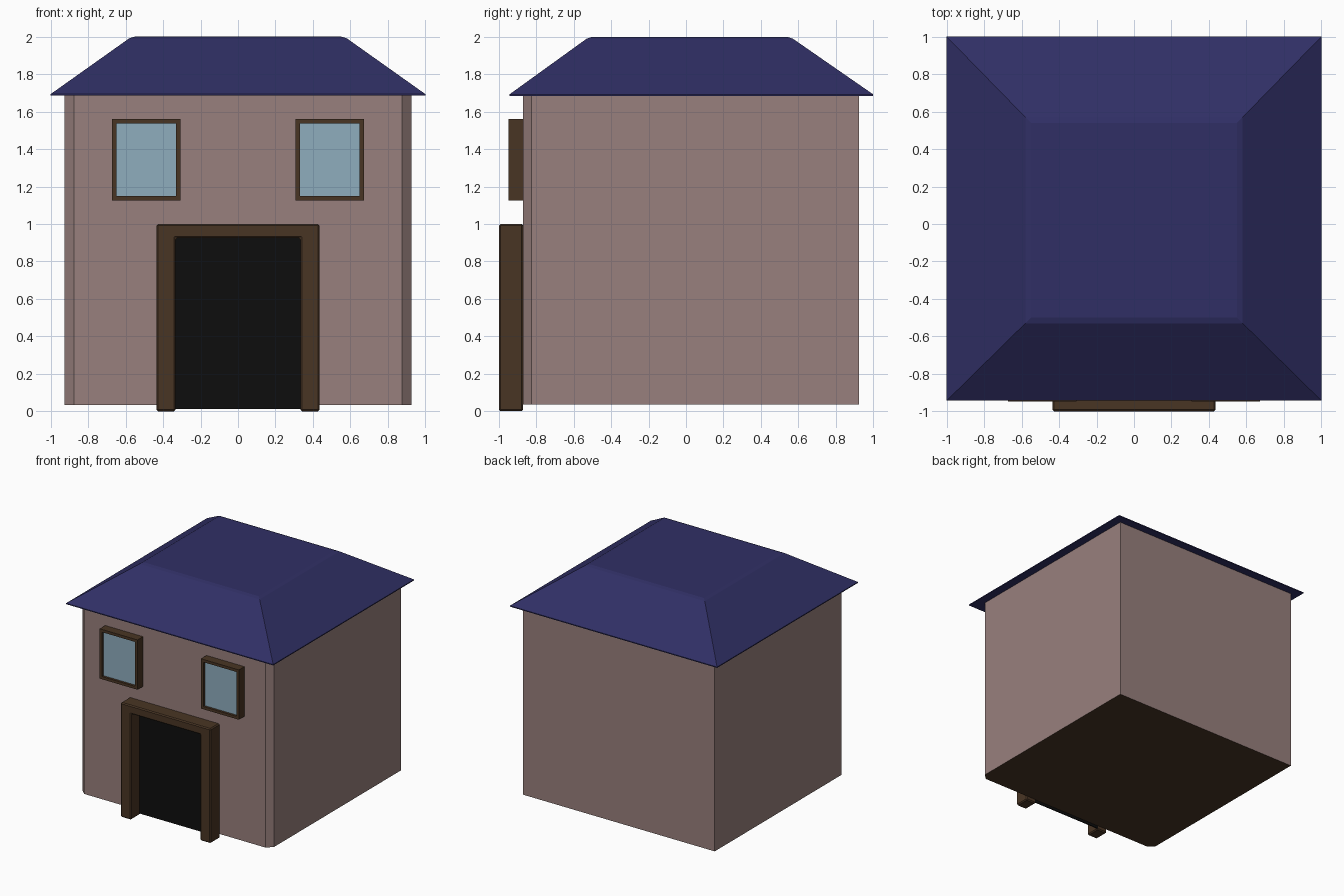
import bpy, bmesh

if "Cube" in bpy.data.objects:
    bpy.data.objects.remove(bpy.data.objects["Cube"])


def material(name, rgb):
    def lin(c):
        c /= 255
        return c / 12.92 if c <= 0.04045 else ((c + 0.055) / 1.055) ** 2.4
    m = bpy.data.materials.new(name)
    m.diffuse_color = (*[lin(c) for c in rgb], 1)
    m.use_nodes = True
    m.node_tree.nodes["Principled BSDF"].inputs["Base Color"].default_value = m.diffuse_color
    return m


WALL = material("dusty pink plaster", (152, 128, 125))
ROOF = material("navy roof", (48, 47, 101))
WOOD = material("dark brown wood", (73, 53, 36))
GLASS = material("pale blue glass", (143, 173, 190))
BLACK = material("black door", (13, 13, 13))


def finish(bm, name, *mats):
    bmesh.ops.recalc_face_normals(bm, faces=bm.faces)
    me = bpy.data.meshes.new(name)
    bm.to_mesh(me)
    bm.free()
    for m in mats:
        me.materials.append(m)
    ob = bpy.data.objects.new(name, me)
    bpy.context.collection.objects.link(ob)
    return ob


def loft(rings):
    """Closed solid through rings of equal point count."""
    bm = bmesh.new()
    vs = [[bm.verts.new(p) for p in r] for r in rings]
    n = len(vs[0])
    for a, b in zip(vs, vs[1:]):
        for i in range(n):
            j = (i + 1) % n
            bm.faces.new((a[i], a[j], b[j], b[i]))
    bm.faces.new(vs[0][::-1])
    bm.faces.new(vs[-1])
    bmesh.ops.recalc_face_normals(bm, faces=bm.faces)
    return bm


def rect(x, y0, y1, z):
    return [(-x, y0, z), (x, y0, z), (x, y1, z), (-x, y1, z)]


# Walls with chamfered front corners and a wooden floor underneath
plan = [(-0.875, -0.872), (0.875, -0.872), (0.925, -0.825),
        (0.925, 0.925), (-0.925, 0.925), (-0.925, -0.825)]
bm = loft([[(x, y, z) for x, y in plan] for z in (0.035, 1.69)])
for f in bm.faces:
    f.material_index = int(f.normal.z < -0.5)
finish(bm, "walls", WALL, WOOD)

# Hipped roof with a flat, softly edged top
finish(loft([rect(1.0, -0.943, 1.0, 1.685), rect(1.0, -0.943, 1.0, 1.693),
             rect(0.58, -0.53, 0.57, 1.991), rect(0.55, -0.50, 0.54, 2.0)]),
       "roof", ROOF)

# Door frame: an upside-down U pushed forward from the wall
arch = [(-0.435, 0), (-0.435, 1.0), (0.435, 1.0), (0.435, 0),
        (0.333, 0), (0.333, 0.925), (-0.333, 0.925), (-0.333, 0)]
frame = finish(loft([[(x, y, z) for x, z in arch] for y in (-1.0, -0.87)]),
               "door_frame", WOOD)
bev = frame.modifiers.new("edge", 'BEVEL')
bev.width = 0.009
bev.segments = 1

# Door panel
finish(loft([[(x, y, z) for x, z in ((-0.34, 0.012), (0.34, 0.012),
                                     (0.34, 0.93), (-0.34, 0.93))]
             for y in (-0.881, -0.872)]), "door", BLACK)

# Windows: framed boxes with recessed glass
for side, label in ((-1, "left"), (1, "right")):
    cx = 0.489 * side
    bm = loft([[(cx + sx * 0.183, y, z) for sx, z in
                ((-1, 1.125), (1, 1.125), (1, 1.56), (-1, 1.56))]
               for y in (-0.948, -0.871)])
    front = [f for f in bm.faces if f.normal.y < -0.5]
    bmesh.ops.inset_region(bm, faces=front, thickness=0.034)
    ext = bmesh.ops.extrude_discrete_faces(bm, faces=front)["faces"]
    bmesh.ops.translate(bm, verts=ext[0].verts, vec=(0, 0.02, 0))
    ext[0].material_index = 1
    finish(bm, label + "_window", WOOD, GLASS)
